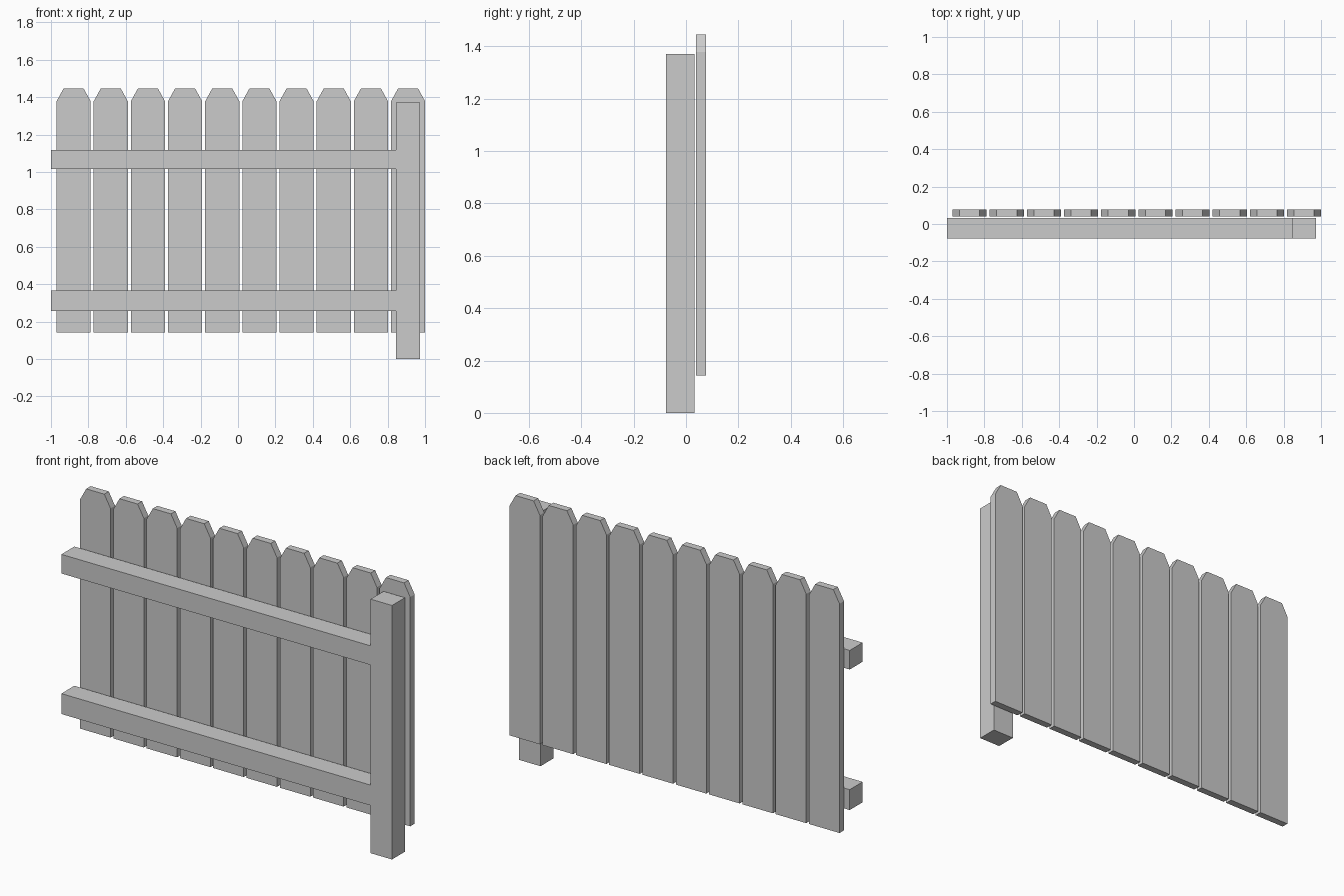
import bpy

if "Cube" in bpy.data.objects:
    bpy.data.objects.remove(bpy.data.objects["Cube"])


def prism(name, profile, y0, y1):
    """Extrude an x-z outline from y0 (front) to y1 (back)."""
    n = len(profile)
    verts = [(x, y0, z) for x, z in profile] + [(x, y1, z) for x, z in profile]
    faces = [tuple(range(n)), tuple(reversed(range(n, 2 * n)))]
    faces += [(i, i + n, (i + 1) % n + n, (i + 1) % n) for i in range(n)]
    mesh = bpy.data.meshes.new(name)
    mesh.from_pydata(verts, [], faces)
    obj = bpy.data.objects.new(name, mesh)
    bpy.context.collection.objects.link(obj)
    return obj


def board(name, x0, x1, z0, z1):
    return prism(name, [(x0, z0), (x1, z0), (x1, z1), (x0, z1)], -0.077, 0.033)


# Post and the two rails that butt against it
board("post", 0.845, 0.973, 0, 1.37)
board("lower_rail", -1.0, 0.845, 0.257, 0.367)
board("upper_rail", -1.0, 0.845, 1.015, 1.118)

# Dog-eared pickets
COUNT, WIDTH, EAR = 10, 0.182, 0.037
START, PITCH = -0.97, 0.1987
BOTTOM, SHOULDER, TOP = 0.142, 1.378, 1.445
for i in range(COUNT):
    a = START + i * PITCH
    b = a + WIDTH
    prism(f"picket_{i + 1}",
          [(a, BOTTOM), (b, BOTTOM), (b, SHOULDER), (b - EAR, TOP),
           (a + EAR, TOP), (a, SHOULDER)], 0.039, 0.077)
